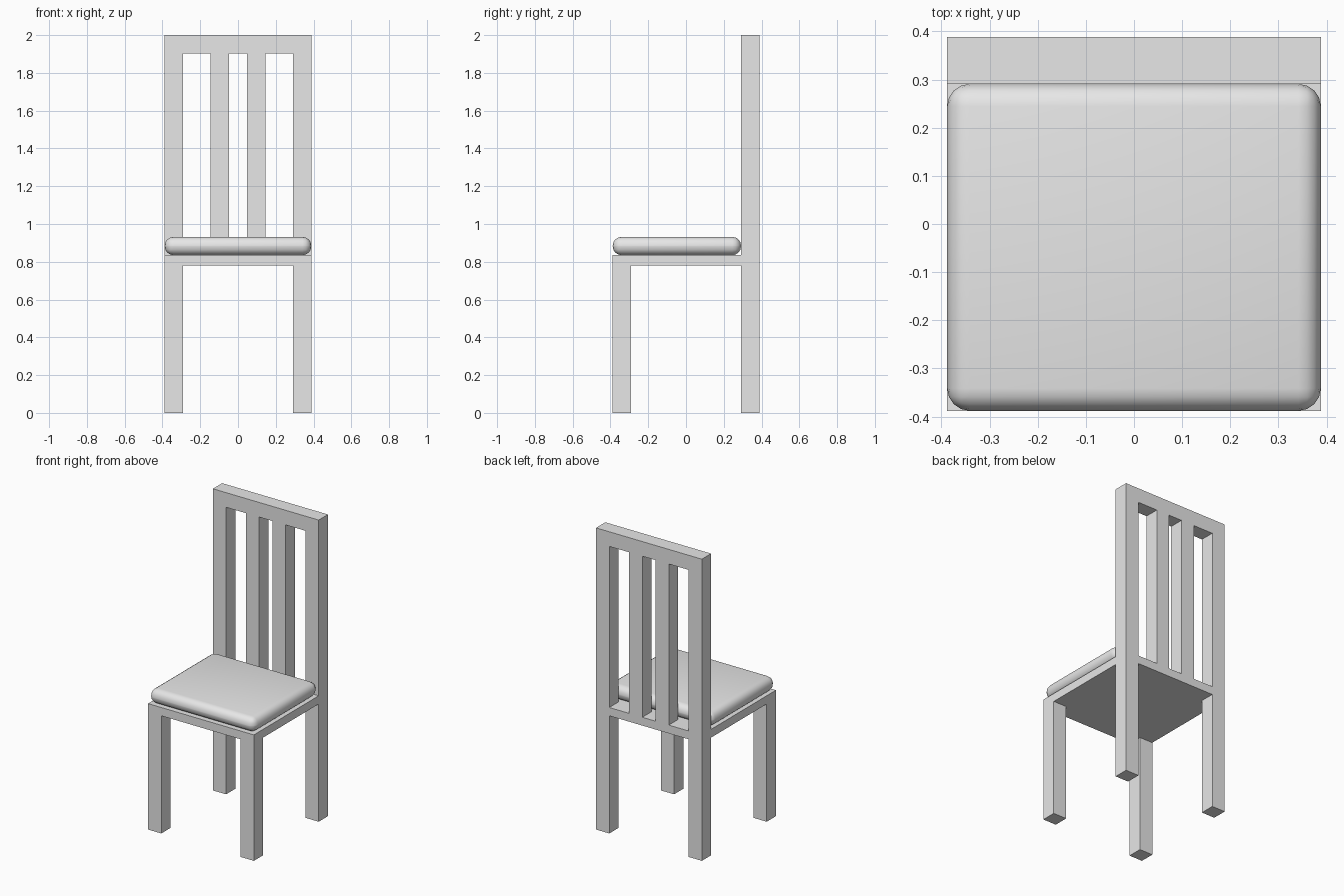
import bpy
from mathutils import Vector

default_cube = bpy.data.objects.get("Cube")
if default_cube:
    bpy.data.objects.remove(default_cube, do_unlink=True)

# One plain grey for the whole chair
grey = bpy.data.materials.new("light_grey")
grey.use_nodes = True
colour = (0.8, 0.8, 0.8, 1)
grey.diffuse_color = colour
grey.node_tree.nodes["Principled BSDF"].inputs["Base Color"].default_value = colour


def box(name, low, high):
    """Axis-aligned box between two corners."""
    low, high = Vector(low), Vector(high)
    bpy.ops.mesh.primitive_cube_add(size=1, location=(low + high) / 2)
    obj = bpy.context.object
    obj.name = name
    obj.scale = high - low
    bpy.ops.object.transform_apply(location=False, rotation=False, scale=True)
    obj.data.materials.append(grey)
    return obj


T = 0.097             # timber thickness
HALF = 4 * T          # half the chair's width and depth
INNER = HALF - T      # inside face of legs and posts
SEAT_LOW, SEAT_TOP = 0.78, 0.835
TOP = 2.0

# Legs, back posts and slats, one of each per side
for side, sign in (("left", 1), ("right", -1)):
    def pair(name, a, b, y, z):
        x = sorted((sign * a, sign * b))
        box(f"{side}_{name}", (x[0], y[0], z[0]), (x[1], y[1], z[1]))

    pair("front_leg", INNER, HALF, (-HALF, -INNER), (0, SEAT_LOW))
    pair("back_post", INNER, HALF, (INNER, HALF), (0, TOP))
    pair("back_slat", T / 2, T * 1.5, (INNER, HALF), (SEAT_TOP, TOP - T))

# Seat board and the rails between the back posts
box("seat", (-HALF, -HALF, SEAT_LOW), (HALF, INNER, SEAT_TOP))
box("rear_seat_rail", (-INNER, INNER, SEAT_LOW), (INNER, HALF, SEAT_TOP))
box("top_rail", (-INNER, INNER, TOP - T), (INNER, HALF, TOP))

# Rounded cushion resting on the seat
cushion = box("cushion", (-HALF, -HALF, SEAT_TOP), (HALF, INNER, SEAT_TOP + T))
bevel = cushion.modifiers.new("rounded_edges", "BEVEL")
bevel.width = T * 0.48
bevel.segments = 4
bpy.ops.object.modifier_apply(modifier=bevel.name)
bpy.ops.object.shade_smooth_by_angle()
